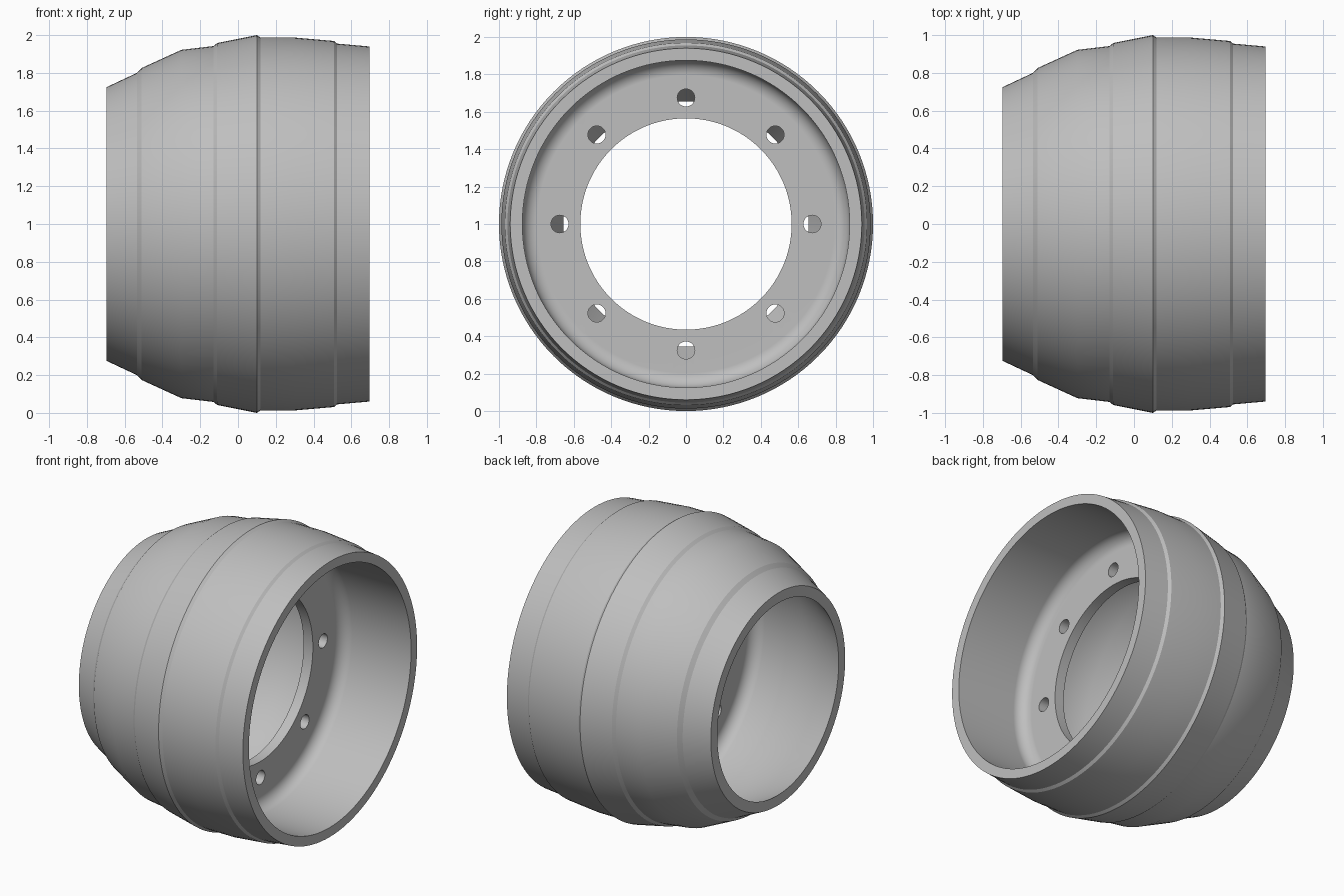
import bpy
import bmesh
from math import sin, cos, pi, radians
from mathutils import Matrix, Vector

old = bpy.data.objects.get("Cube")
if old:
    bpy.data.objects.remove(old, do_unlink=True)

# Single plain grey material
grey = bpy.data.materials.new("cast grey")
grey.use_nodes = True
grey.diffuse_color = (0.52, 0.52, 0.52, 1)
grey.node_tree.nodes["Principled BSDF"].inputs["Base Color"].default_value = grey.diffuse_color

CENTRE = Vector((0, 0, 1))
SEGMENTS = 128
WEB_BACK, WEB_FRONT = 0.10, 0.17


def fillet(x, r, size, start, end, steps=8):
    """Arc of (x, radius) points around a centre."""
    return [(x + size * cos(radians(start + (end - start) * i / steps)),
             r + size * sin(radians(start + (end - start) * i / steps)))
            for i in range(steps + 1)]


def add_object(name, bm):
    mesh = bpy.data.meshes.new(name)
    bmesh.ops.recalc_face_normals(bm, faces=bm.faces)
    bm.to_mesh(mesh)
    bm.free()
    mesh.materials.append(grey)
    obj = bpy.data.objects.new(name, mesh)
    bpy.context.collection.objects.link(obj)
    return obj


def lathe(name, profile):
    """Revolve a closed (x, radius) profile around the x axis."""
    bm = bmesh.new()
    rings = []
    for i in range(SEGMENTS):
        a = 2 * pi * i / SEGMENTS
        rings.append([bm.verts.new(CENTRE + Vector((x, r * cos(a), r * sin(a))))
                      for x, r in profile])
    n = len(profile)
    for i in range(SEGMENTS):
        a, b = rings[i], rings[(i + 1) % SEGMENTS]
        for j in range(n):
            k = (j + 1) % n
            bm.faces.new((a[j], a[k], b[k], b[j]))
    return add_object(name, bm)


# Outer wall with its raised bands, narrow end to wide end
outer = [(-0.695, 0.725), (-0.535, 0.80), (-0.51, 0.826), (-0.30, 0.922),
         (-0.13, 0.942), (-0.11, 0.958), (0.10, 1.0), (0.12, 0.987),
         (0.30, 0.987), (0.508, 0.969), (0.525, 0.955), (0.695, 0.94)]

# Inner wall, with a filleted web that carries the bolt holes
inner = [(0.695, 0.875)]
inner += fillet(WEB_FRONT + 0.08, 0.795, 0.08, 90, 180)
inner += [(WEB_FRONT, 0.565), (WEB_BACK, 0.565)]
inner += fillet(WEB_BACK - 0.08, 0.795, 0.08, 0, 90)
inner += [(-0.14, 0.87), (-0.30, 0.842), (-0.50, 0.752), (-0.695, 0.655)]

drum = lathe("drum", outer + inner)

# Ring of eight bolt holes
bm = bmesh.new()
for i in range(8):
    a = 2 * pi * i / 8
    place = CENTRE + Vector(((WEB_BACK + WEB_FRONT) / 2, 0.675 * cos(a), 0.675 * sin(a)))
    bmesh.ops.create_cone(bm, cap_ends=True, segments=32, radius1=0.047, radius2=0.047,
                          depth=0.2, matrix=Matrix.Translation(place) @ Matrix.Rotation(pi / 2, 4, "Y"))
cutter = add_object("bolt_hole_cutter", bm)
cutter.hide_render = True

bpy.ops.object.select_all(action="DESELECT")
drum.select_set(True)
bpy.context.view_layer.objects.active = drum
cut = drum.modifiers.new("bolt holes", "BOOLEAN")
cut.operation = "DIFFERENCE"
cut.solver = "EXACT"
cut.object = cutter
bpy.ops.object.modifier_apply(modifier=cut.name)
bpy.data.objects.remove(cutter, do_unlink=True)

# Smooth curved walls, crisp band edges, flat web
bpy.ops.object.shade_smooth_by_angle(angle=radians(20))
weighted = drum.modifiers.new("flat web shading", "WEIGHTED_NORMAL")
weighted.keep_sharp = True
